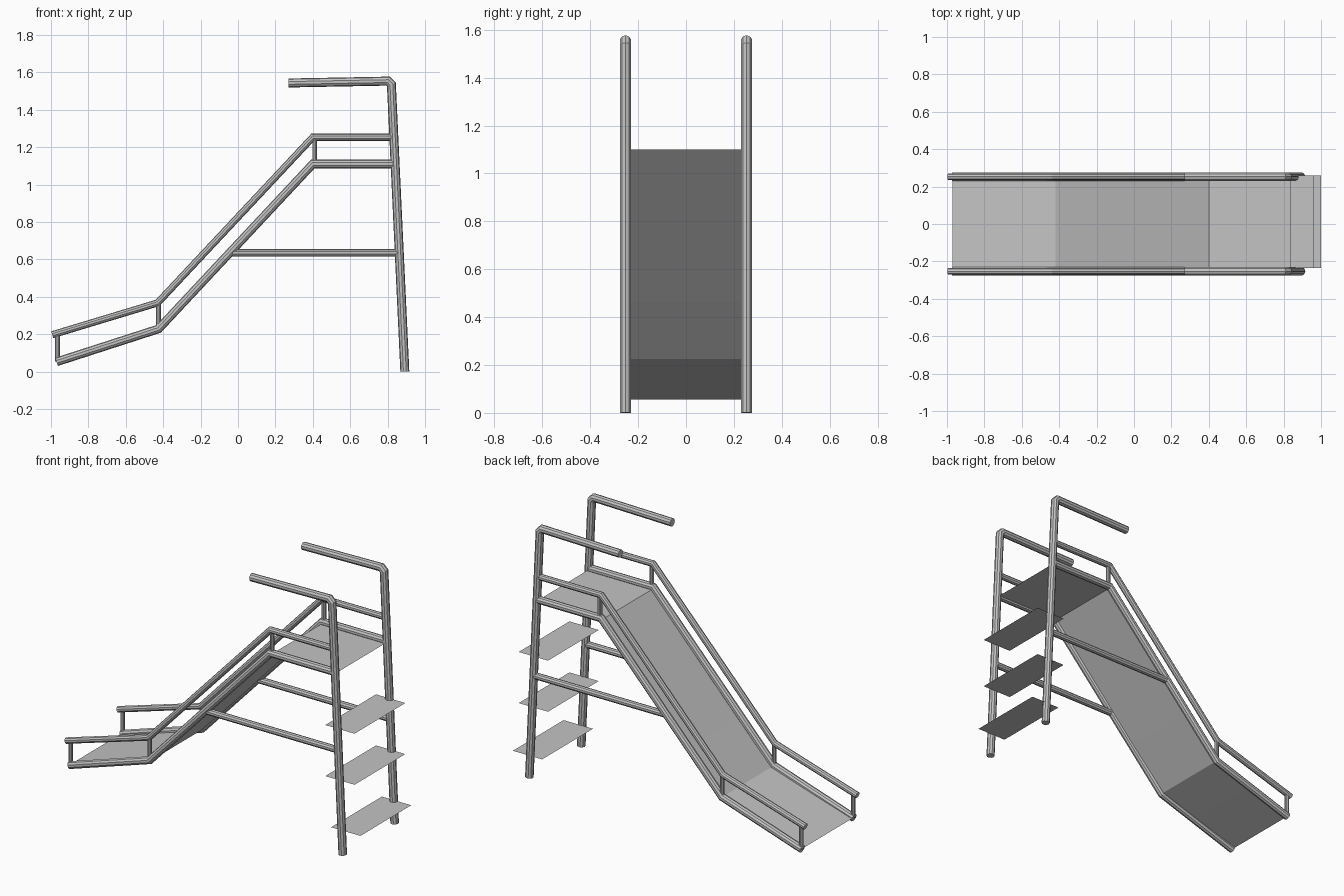
import bpy, bmesh, math
from mathutils import Vector

if "Cube" in bpy.data.objects:
    bpy.data.objects.remove(bpy.data.objects["Cube"])

SIDE_Y = 0.253
SIDES = 10

mat = bpy.data.materials.new("light grey metal")
mat.diffuse_color = (0.55, 0.55, 0.55, 1)
mat.use_nodes = True
mat.node_tree.nodes["Principled BSDF"].inputs["Base Color"].default_value = mat.diffuse_color


def finish(name, bm):
    me = bpy.data.meshes.new(name)
    bm.to_mesh(me)
    bm.free()
    me.materials.append(mat)
    ob = bpy.data.objects.new(name, me)
    bpy.context.collection.objects.link(ob)
    return ob


def tube_pair(name, path, r):
    """Mitred tube along an (x, z) path, one on each side of the slide."""
    bm = bmesh.new()
    pts = [Vector(p) for p in path]
    for y in (-SIDE_Y, SIDE_Y):
        rings = []
        for i, p in enumerate(pts):
            d0 = (p - pts[i - 1]).normalized() if i else None
            d1 = (pts[i + 1] - p).normalized() if i < len(pts) - 1 else None
            d0, d1 = d0 or d1, d1 or d0
            t = (d0 + d1).normalized()
            n = Vector((-t.y, t.x)) / t.dot(d0)
            ring = []
            for k in range(SIDES):
                a = 2 * math.pi * k / SIDES
                q = p + n * r * math.cos(a)
                ring.append(bm.verts.new((q.x, y + r * math.sin(a), q.y)))
            rings.append(ring)
        for a, b in zip(rings, rings[1:]):
            for k in range(SIDES):
                j = (k + 1) % SIDES
                bm.faces.new((a[k], a[j], b[j], b[k]))
        bm.faces.new(rings[0])
        bm.faces.new(rings[-1][::-1])
    bmesh.ops.recalc_face_normals(bm, faces=bm.faces)
    return finish(name, bm)


def sheet(name, path, y0, y1):
    """Thin sheet following an (x, z) path."""
    bm = bmesh.new()
    rows = [(bm.verts.new((x, y0, z)), bm.verts.new((x, y1, z))) for x, z in path]
    for a, b in zip(rows, rows[1:]):
        bm.faces.new((a[0], b[0], b[1], a[1]))
    return finish(name, bm)


# side rails of the chute
tube_pair("lower_rails", [(-0.97, 0.052), (-0.425, 0.228), (0.40, 1.11), (0.83, 1.11)], 0.023)
tube_pair("upper_rails", [(-0.993, 0.197), (-0.43, 0.367), (0.40, 1.253), (0.83, 1.253)], 0.019)

# short uprights joining the rails
for name, x, z0, z1 in (("end_uprights", -0.965, 0.055, 0.205),
                        ("bend_uprights", -0.425, 0.23, 0.37),
                        ("top_uprights", 0.41, 1.11, 1.25)):
    tube_pair(name, [(x, z0), (x, z1)], 0.013)

# ladder posts bending into the hand grips
tube_pair("ladder_posts", [(0.892, 0.0), (0.820, 1.535), (0.802, 1.553), (0.27, 1.543)], 0.024)

# horizontal braces
tube_pair("braces", [(-0.03, 0.635), (0.85, 0.635)], 0.02)

# sliding surface and top platform
sheet("slide_bed", [(-0.97, 0.055), (-0.68, 0.143), (-0.42, 0.225),
                    (-0.19, 0.465), (0.40, 1.10)], -0.245, 0.245)
sheet("platform", [(0.40, 1.10), (0.84, 1.10)], -0.245, 0.245)

# ladder steps
for i, (x, z) in enumerate(((1.0, 0.135), (0.96, 0.44), (0.96, 0.755))):
    sheet("step_%d" % (i + 1), [(x - 0.2, z), (x, z)], -0.235, 0.26)
